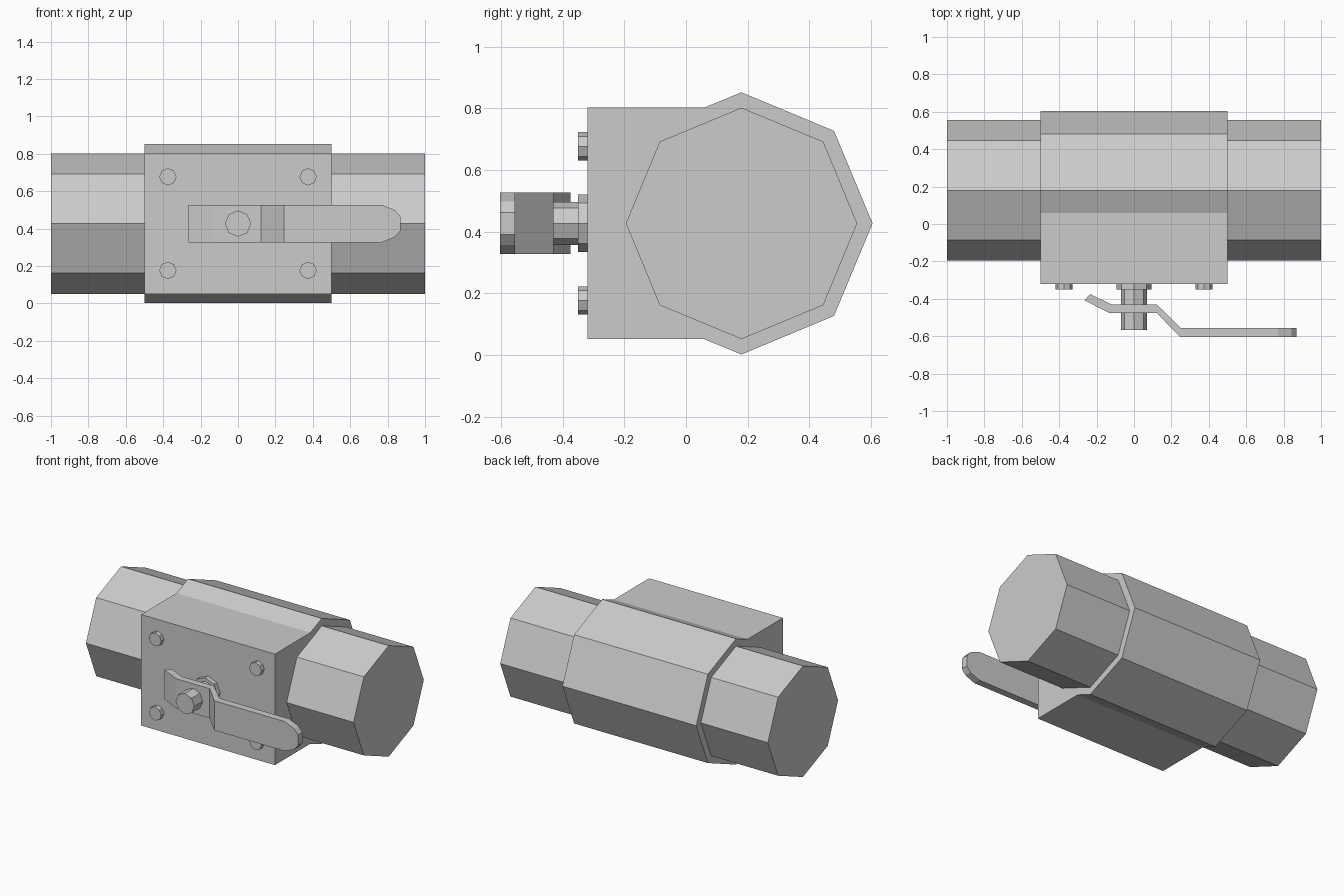
import bpy, bmesh
from math import cos, sin, pi

if "Cube" in bpy.data.objects:
    bpy.data.objects.remove(bpy.data.objects["Cube"])

CZ, CY = 0.427, 0.18   # stem height, pipe axis depth


def finish(name, bm):
    bmesh.ops.remove_doubles(bm, verts=bm.verts, dist=1e-5)
    bmesh.ops.recalc_face_normals(bm, faces=bm.faces)
    me = bpy.data.meshes.new(name)
    bm.to_mesh(me)
    bm.free()
    ob = bpy.data.objects.new(name, me)
    bpy.context.collection.objects.link(ob)
    return ob


def loft(name, rings):
    """Skin a list of equal-length point rings and cap both ends."""
    bm = bmesh.new()
    rows = [[bm.verts.new(p) for p in r] for r in rings]
    n = len(rows[0])
    for a, b in zip(rows, rows[1:]):
        for i in range(n):
            j = (i + 1) % n
            bm.faces.new((a[i], a[j], b[j], b[i]))
    bm.faces.new(rows[0])
    bm.faces.new(rows[-1])
    return finish(name, bm)


def octagon(r, u, v):
    return [(u + r * cos(k * pi / 4), v + r * sin(k * pi / 4)) for k in range(8)]


def prism_x(name, profile, x0, x1):
    return loft(name, [[(x, y, z) for y, z in profile] for x in (x0, x1)])


def prism_y(name, profile, y0, y1):
    return loft(name, [[(x, y, z) for x, z in profile] for y in (y0, y1)])


# Pipe running through the valve
prism_x("pipe", octagon(0.375, CY, CZ), -1, 1)

# Valve body: octagonal sleeve merged with a square front block
prism_x("valve_body", [
    (-0.32, 0.052), (0.058, 0.052), (0.18, 0.002), (0.48, 0.127), (0.605, CZ),
    (0.48, 0.727), (0.18, 0.852), (0.058, 0.802), (-0.32, 0.802)], -0.5, 0.5)

# Corner bolts
for sx in (-1, 1):
    for sz in (-1, 1):
        prism_y("bolt", octagon(0.046, sx * 0.375, CZ + sz * 0.25), -0.35, -0.31)

# Stem and its collar
prism_y("stem_collar", octagon(0.093, 0, CZ), -0.35, -0.31)
prism_y("stem", octagon(0.07, 0, CZ), -0.567, -0.34)

# Bent handle with rounded tip: (back x, back y, front x, front y, half width)
stations = [
    (-0.235, -0.375, -0.265, -0.408, 0.1),
    (-0.12, -0.43, -0.13, -0.476, 0.1),
    (0.122, -0.43, 0.122, -0.476, 0.1),
    (0.25, -0.555, 0.25, -0.603, 0.1),
    (0.77, -0.555, 0.77, -0.603, 0.1),
    (0.841, -0.555, 0.841, -0.603, 0.0707),
    (0.87, -0.555, 0.87, -0.603, 0.036)]
stations[3] = (0.25, -0.555, 0.245, -0.603, 0.1)
loft("handle", [[(bx, by, CZ - w), (bx, by, CZ + w), (fx, fy, CZ + w), (fx, fy, CZ - w)]
                for bx, by, fx, fy, w in stations])
